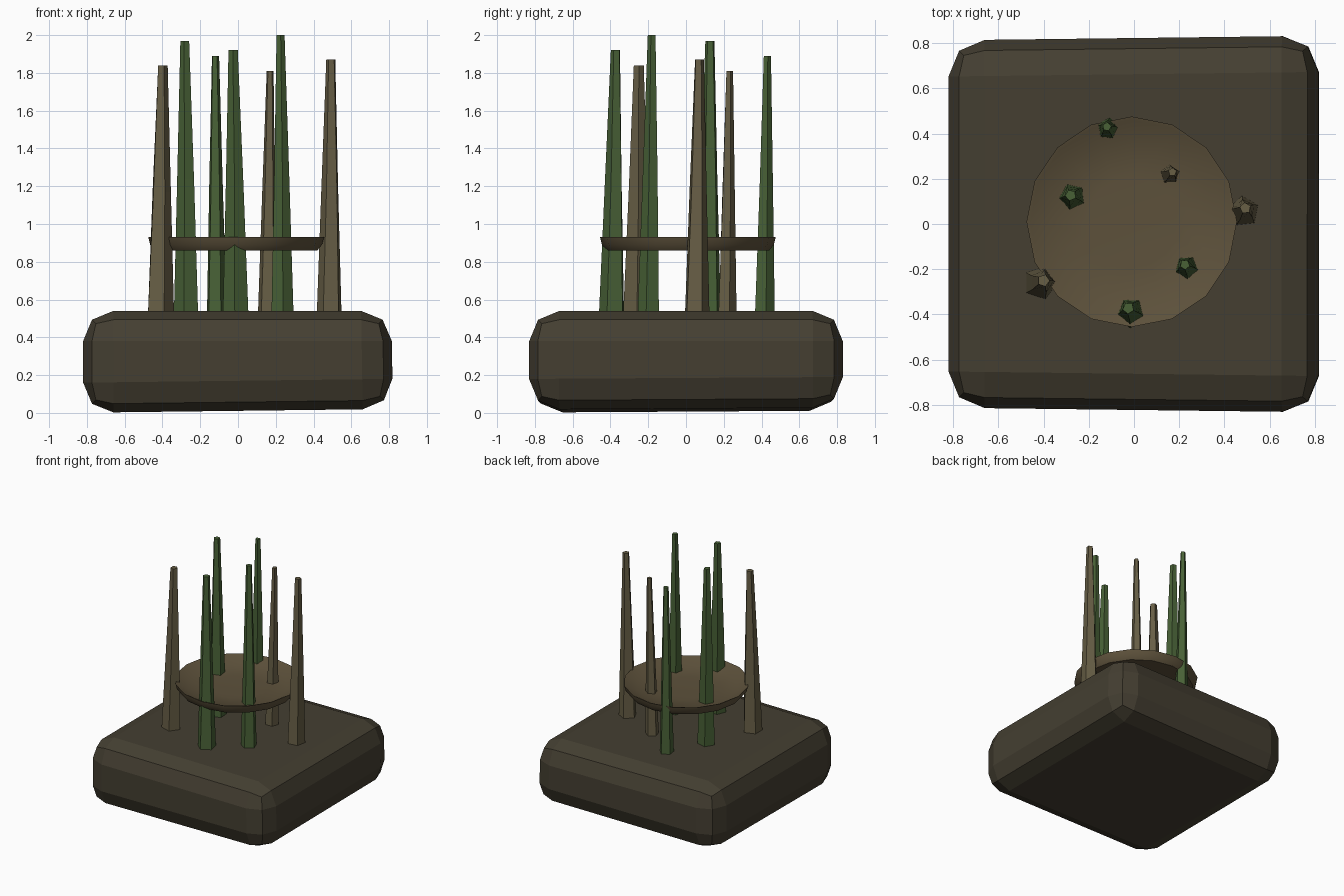
import bpy, bmesh, math
from mathutils import Vector

if "Cube" in bpy.data.objects:
    bpy.data.objects.remove(bpy.data.objects["Cube"])


def material(name, rgb):
    m = bpy.data.materials.new(name)
    m.diffuse_color = (*rgb, 1)
    m.use_nodes = True
    m.node_tree.nodes["Principled BSDF"].inputs["Base Color"].default_value = m.diffuse_color
    return m


STONE = material("dark_mud", (0.058, 0.049, 0.031))
TAN = material("dry_reed", (0.135, 0.112, 0.06))
GREEN = material("green_reed", (0.065, 0.12, 0.037))
WOOD = material("dish_brown", (0.11, 0.083, 0.044))


def finish(name, bm, mat):
    bmesh.ops.recalc_face_normals(bm, faces=bm.faces[:])
    me = bpy.data.meshes.new(name)
    bm.to_mesh(me)
    bm.free()
    me.materials.append(mat)
    ob = bpy.data.objects.new(name, me)
    bpy.context.collection.objects.link(ob)
    return ob


def rings(sections, sides):
    """Loft capped rings given as (centre, radius, phase)."""
    bm = bmesh.new()
    loops = []
    for c, r, ph in sections:
        loops.append([bm.verts.new(Vector(c) + Vector((
            r * math.cos(ph + i * math.tau / sides),
            r * math.sin(ph + i * math.tau / sides), 0))) for i in range(sides)])
    for a, b in zip(loops, loops[1:]):
        for i in range(sides):
            j = (i + 1) % sides
            bm.faces.new((a[i], a[j], b[j], b[i]))
    bm.faces.new(loops[0][::-1])
    bm.faces.new(loops[-1])
    return bm


# Base: slightly skewed block with rounded edges
bm = bmesh.new()
bmesh.ops.create_cube(bm, size=2)
for v in bm.verts:
    sx, sy, sz = v.co
    v.co = (sx * 0.82 - (0.008 if sx > 0 and sz > 0 else 0),
            sy * (0.832 if sx > 0 else 0.812),
            0.54 if sz > 0 else 0.015 + 0.01 * sx + 0.005 * sy)
bmesh.ops.bevel(bm, geom=bm.edges[:], offset=0.16, segments=2, profile=0.5,
                affect='EDGES', clamp_overlap=True)
finish("base", bm, STONE)

# Shallow dish threaded by the reeds
dish = finish("dish", rings([
    ((-0.01, 0.01, 0.86), 0.43, 0),
    ((-0.01, 0.01, 0.89), 0.455, 0),
    ((-0.01, 0.01, 0.93), 0.465, 0),
    ((-0.01, 0.01, 0.925), 0.45, 0),
    ((-0.01, 0.01, 0.885), 0.37, 0),
    ((-0.01, 0.01, 0.875), 0.2, 0)], 16), WOOD)
bpy.context.view_layer.objects.active = dish
dish.select_set(True)
bpy.ops.object.shade_smooth_by_angle(angle=math.radians(50))

# Reeds: foot x, y, tip x, y, tip height, foot radius, material
REEDS = [
    (-0.415, -0.26, -0.40, -0.25, 1.84, 0.077, TAN),
    (-0.27, 0.12, -0.28, 0.127, 1.97, 0.070, GREEN),
    (-0.115, 0.415, -0.12, 0.43, 1.89, 0.056, GREEN),
    (-0.01, -0.39, -0.025, -0.372, 1.92, 0.072, GREEN),
    (0.155, 0.215, 0.17, 0.23, 1.81, 0.053, TAN),
    (0.235, -0.195, 0.225, -0.18, 2.0, 0.062, GREEN),
    (0.485, 0.055, 0.492, 0.07, 1.87, 0.070, TAN),
]
for k, (x, y, tx, ty, h, r, mat) in enumerate(REEDS):
    ph = 0.7 * k
    finish(f"reed_{k + 1}", rings([
        ((x, y, 0.50), r, ph),
        (((x + tx) / 2, (y + ty) / 2, (0.5 + h) / 2), r * 0.68, ph + 0.08),
        ((tx, ty, h), r * 0.36, ph)], 5), mat)
